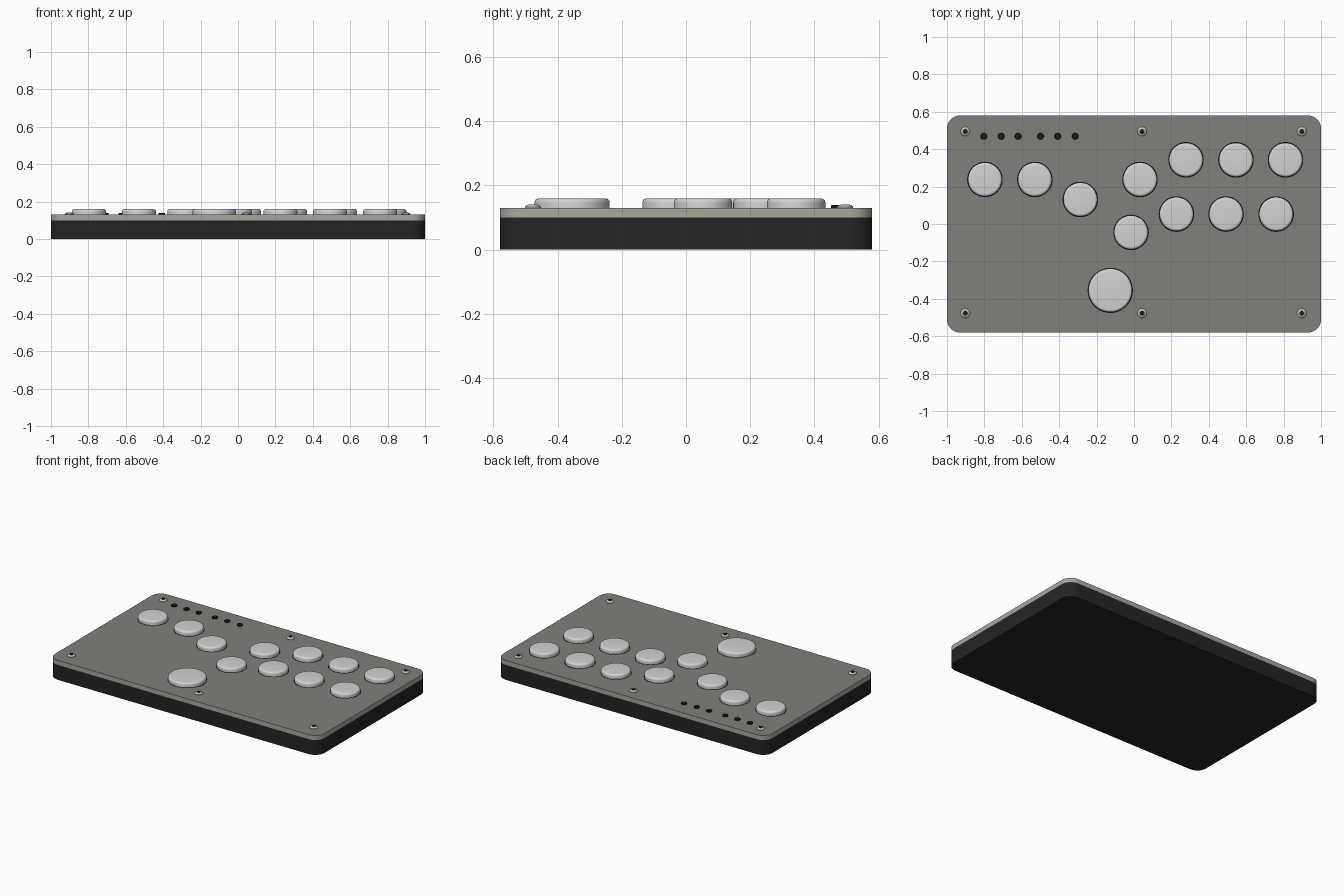
import bpy, bmesh, math

old = bpy.data.objects.get("Cube")
if old:
    bpy.data.objects.remove(old, do_unlink=True)


def material(name, rgb, rough=0.6):
    m = bpy.data.materials.new(name)
    m.use_nodes = True
    m.diffuse_color = (*rgb, 1)
    bsdf = next(n for n in m.node_tree.nodes if n.type == 'BSDF_PRINCIPLED')
    bsdf.inputs["Base Color"].default_value = (*rgb, 1)
    bsdf.inputs["Roughness"].default_value = rough
    return m


BLACK = material("case black", (0.018, 0.018, 0.018))
BEIGE = material("plate edge beige", (0.41, 0.385, 0.33))
GREY = material("panel grey", (0.22, 0.22, 0.195))
WHITE = material("button light grey", (0.65, 0.65, 0.65))
STEEL = material("screw steel", (0.5, 0.5, 0.48))
DARK = material("recess black", (0.012, 0.012, 0.012))


def finish(name, bm, mats, smooth=True):
    bmesh.ops.recalc_face_normals(bm, faces=bm.faces)
    mesh = bpy.data.meshes.new(name)
    bm.to_mesh(mesh)
    bm.free()
    for m in mats:
        mesh.materials.append(m)
    ob = bpy.data.objects.new(name, mesh)
    bpy.context.collection.objects.link(ob)
    if smooth:
        bpy.ops.object.select_all(action='DESELECT')
        ob.select_set(True)
        bpy.context.view_layer.objects.active = ob
        bpy.ops.object.shade_smooth_by_angle(angle=math.radians(35))
    return ob


def rounded_slab(name, z0, z1, mats, hx=1.0, hy=0.58, r=0.07, steps=10):
    """Rectangle with rounded corners, extruded; the top face takes the last material."""
    bm = bmesh.new()
    verts = []
    for k, (sx, sy) in enumerate([(1, 1), (-1, 1), (-1, -1), (1, -1)]):
        for i in range(steps + 1):
            a = math.pi / 2 * (k + i / steps)
            verts.append(bm.verts.new((sx * (hx - r) + r * math.cos(a),
                                       sy * (hy - r) + r * math.sin(a), z0)))
    base = bm.faces.new(verts)
    ext = bmesh.ops.extrude_face_region(bm, geom=[base], use_keep_orig=True)
    for v in ext["geom"]:
        if isinstance(v, bmesh.types.BMVert):
            v.co.z = z1
    for f in bm.faces:
        if all(v.co.z > z1 - 1e-5 for v in f.verts):
            f.material_index = len(mats) - 1
    return finish(name, bm, mats)


def lathe(name, x, y, profile, mats, sides=48, dark_below=0):
    """Spin (radius, z) points, cap the last ring; the last bands may use the second material."""
    bm = bmesh.new()
    rings = [[bm.verts.new((x + r * math.cos(math.tau * i / sides),
                            y + r * math.sin(math.tau * i / sides), z))
              for i in range(sides)] for r, z in profile]
    bands = len(rings) - 1
    for b in range(bands):
        for i in range(sides):
            j = (i + 1) % sides
            f = bm.faces.new((rings[b][i], rings[b][j], rings[b + 1][j], rings[b + 1][i]))
            f.material_index = int(b >= bands - dark_below)
    cap = bm.faces.new(rings[-1])
    cap.material_index = int(dark_below > 0)
    bm.faces.new(rings[0])
    return finish(name, bm, mats)


# Case and top plate
rounded_slab("case", 0.0, 0.1, [BLACK])
rounded_slab("top_plate", 0.1, 0.13, [BEIGE, GREY])

# Main buttons with a softly rounded rim
TOP, FILLET = 0.16, 0.014


def button(name, x, y, r):
    rim = [(r - FILLET + FILLET * math.cos(a), TOP - FILLET + FILLET * math.sin(a))
           for a in (math.pi / 2 * i / 6 for i in range(7))]
    lathe(name, x, y, [(r, 0.12)] + rim, [WHITE])
    # thin dark gap around the button
    lathe(name + "_gap", x, y, [(r + 0.004, 0.125), (r + 0.004, 0.1305)], [DARK])


positions = [(-0.797, 0.238), (-0.53, 0.238), (-0.287, 0.131),
             (0.032, 0.238), (0.278, 0.343), (0.545, 0.343), (0.81, 0.343),
             (-0.016, -0.045), (0.227, 0.053), (0.492, 0.053), (0.76, 0.053)]
for n, (x, y) in enumerate(positions):
    button(f"button_{n + 1}", x, y, 0.091)
button("large_button", -0.127, -0.355, 0.117)

# Row of small function buttons
for n, x in enumerate((-0.803, -0.71, -0.62, -0.5, -0.408, -0.315)):
    lathe(f"small_button_{n + 1}", x, 0.469,
          [(0.018, 0.12), (0.018, 0.136), (0.015, 0.139)], [DARK], sides=24)

# Domed screws with a dark hex socket
for row, y in (("rear", 0.495), ("front", -0.477)):
    for side, x in (("right", -0.902), ("middle", 0.043), ("left", 0.897)):
        lathe(f"{row}_{side}_screw", x, y,
              [(0.025, 0.12), (0.025, 0.133), (0.021, 0.138), (0.011, 0.141), (0.011, 0.132)],
              [STEEL, DARK], sides=24, dark_below=1)
